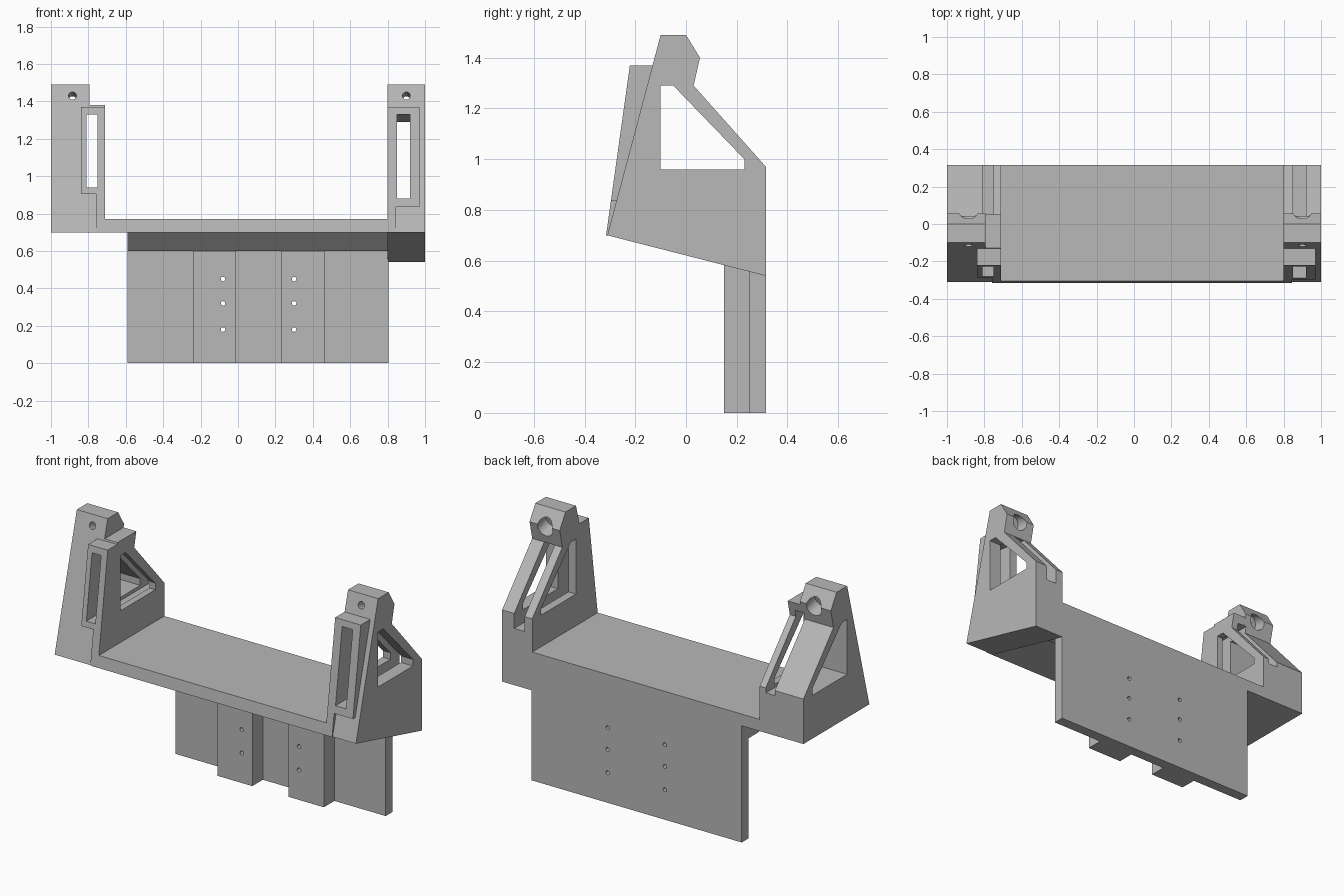
import bpy, math
from mathutils import Vector

cube = bpy.data.objects.get("Cube")
if cube:
    bpy.data.objects.remove(cube, do_unlink=True)

grey = bpy.data.materials.new("plain grey")
grey.use_nodes = True
COLOUR = (0.48, 0.48, 0.48, 1)
grey.diffuse_color = COLOUR
grey.node_tree.nodes["Principled BSDF"].inputs["Base Color"].default_value = COLOUR


def prism(name, x0, x1, profile):
    """Extrude a side profile of (y, z) points from x0 to x1."""
    n = len(profile)
    area = sum(profile[i - 1][0] * profile[i][1] - profile[i][0] * profile[i - 1][1] for i in range(n))
    if area < 0:
        profile = profile[::-1]
    verts = [(x, y, z) for x in (x0, x1) for y, z in profile]
    faces = [tuple(reversed(range(n))), tuple(range(n, 2 * n))]
    faces += [(i, (i + 1) % n, n + (i + 1) % n, n + i) for i in range(n)]
    mesh = bpy.data.meshes.new(name)
    mesh.from_pydata(verts, [], faces)
    mesh.materials.append(grey)
    obj = bpy.data.objects.new(name, mesh)
    bpy.context.collection.objects.link(obj)
    return obj


def box(name, x0, x1, y0, y1, z0, z1):
    return prism(name, x0, x1, [(y0, z0), (y1, z0), (y1, z1), (y0, z1)])


def rod(start, end, radius):
    """Cylinder between two points, used for drilling."""
    a, b = Vector(start), Vector(end)
    bpy.ops.mesh.primitive_cylinder_add(vertices=32, radius=radius, depth=(b - a).length, location=(a + b) / 2)
    obj = bpy.context.object
    obj.rotation_euler = (b - a).to_track_quat('Z', 'Y').to_euler()
    obj.data.materials.append(grey)
    return obj


def combine(obj, tool, operation):
    """Apply one boolean and discard the tool."""
    tool.hide_render = True
    mod = obj.modifiers.new("boolean", 'BOOLEAN')
    mod.operation, mod.object, mod.solver = operation, tool, 'EXACT'
    bpy.context.view_layer.objects.active = obj
    bpy.ops.object.modifier_apply(modifier=mod.name)
    bpy.data.objects.remove(tool, do_unlink=True)


BACK = 0.315


def front(z):
    """Depth of the leaning front face at height z."""
    return -0.31 + 0.266 * (z - 0.70)


def frame_front(z):
    """Depth of the steeper raised frame at height z."""
    return -0.315 + 0.14 * (z - 0.70)


def frame_profile(z0, z1):
    return [(frame_front(z0), z0), (front(z0) + 0.03, z0), (front(z1) + 0.03, z1), (frame_front(z1), z1)]


HEAD = [(front(1.49), 1.49), (0, 1.49), (0.055, 1.40), (0.03, 1.29)]
WINDOW = [(-0.10, 0.96), (0.23, 0.96), (0.23, 1.0), (-0.05, 1.29), (-0.10, 1.29)]


def bracket(name, x0, x1, back_bottom, additions, slot, hole_x):
    body = prism(name, x0, x1, [(front(0.70), 0.70)] + HEAD + [(BACK, 0.97), (BACK, back_bottom)])
    for part in additions:
        combine(body, part, 'UNION')
    combine(body, slot, 'DIFFERENCE')
    combine(body, prism("window_cutter", x0 - 0.1, x1 + 0.4, WINDOW), 'DIFFERENCE')
    # tilted bolt hole with a wide bore from behind
    axis = Vector((0, 0.966, -0.257))
    start = Vector((hole_x, -0.115, 1.43))
    combine(body, rod(start - axis * 0.1, start + axis * 0.3, 0.021), 'DIFFERENCE')
    combine(body, rod(start + axis * 0.09, start + axis * 0.3, 0.05), 'DIFFERENCE')
    return body


# left bracket with a sloping underside
bracket("left_bracket", 0.80, 1.0, 0.54,
        [prism("frame", 0.80, 0.97, frame_profile(0.835, 1.37)),
         prism("frame_foot", 0.80, 0.845, frame_profile(0.70, 0.84))],
        prism("slot_cutter", 0.85, 0.92, [(-0.5, 0.88), (0.5, 0.88), (0.5, 1.215), (-0.5, 1.375)]), 0.90)

# right bracket with a flat underside and a lower inner wall
bracket("right_bracket", -1.0, -0.795, 0.70,
        [prism("inner_wall", -0.80, -0.71, [(front(0.70), 0.70), (front(1.38), 1.38), (0.05, 1.38),
                                           (0.03, 1.29), (BACK, 0.97), (BACK, 0.70)]),
         prism("frame", -0.84, -0.71, frame_profile(0.905, 1.37)),
         prism("frame_foot", -0.76, -0.71, frame_profile(0.70, 0.91))],
        box("slot_cutter", -0.81, -0.75, -0.5, 0.5, 0.94, 1.33), -0.885)

# shelf between the brackets
prism("shelf", -0.71, 0.80, [(frame_front(0.70), 0.70), (BACK, 0.70), (BACK, 0.77), (frame_front(0.77), 0.77)])

# hanging back panel with gusset and two ribs
panel = box("back_panel", -0.59, 0.805, 0.25, BACK, 0, 0.70)
combine(panel, prism("gusset", -0.59, 0.805, [(0.05, 0.70), (0.15, 0.60), (0.28, 0.60), (0.28, 0.70)]), 'UNION')
for x0, x1 in ((-0.24, -0.01), (0.23, 0.465)):
    combine(panel, box("rib", x0, x1, 0.15, 0.28, 0, 0.62), 'UNION')
for x in (-0.08, 0.30):
    for z in (0.18, 0.32, 0.45):
        combine(panel, rod((x, 0, z), (x, 0.5, z), 0.012), 'DIFFERENCE')
